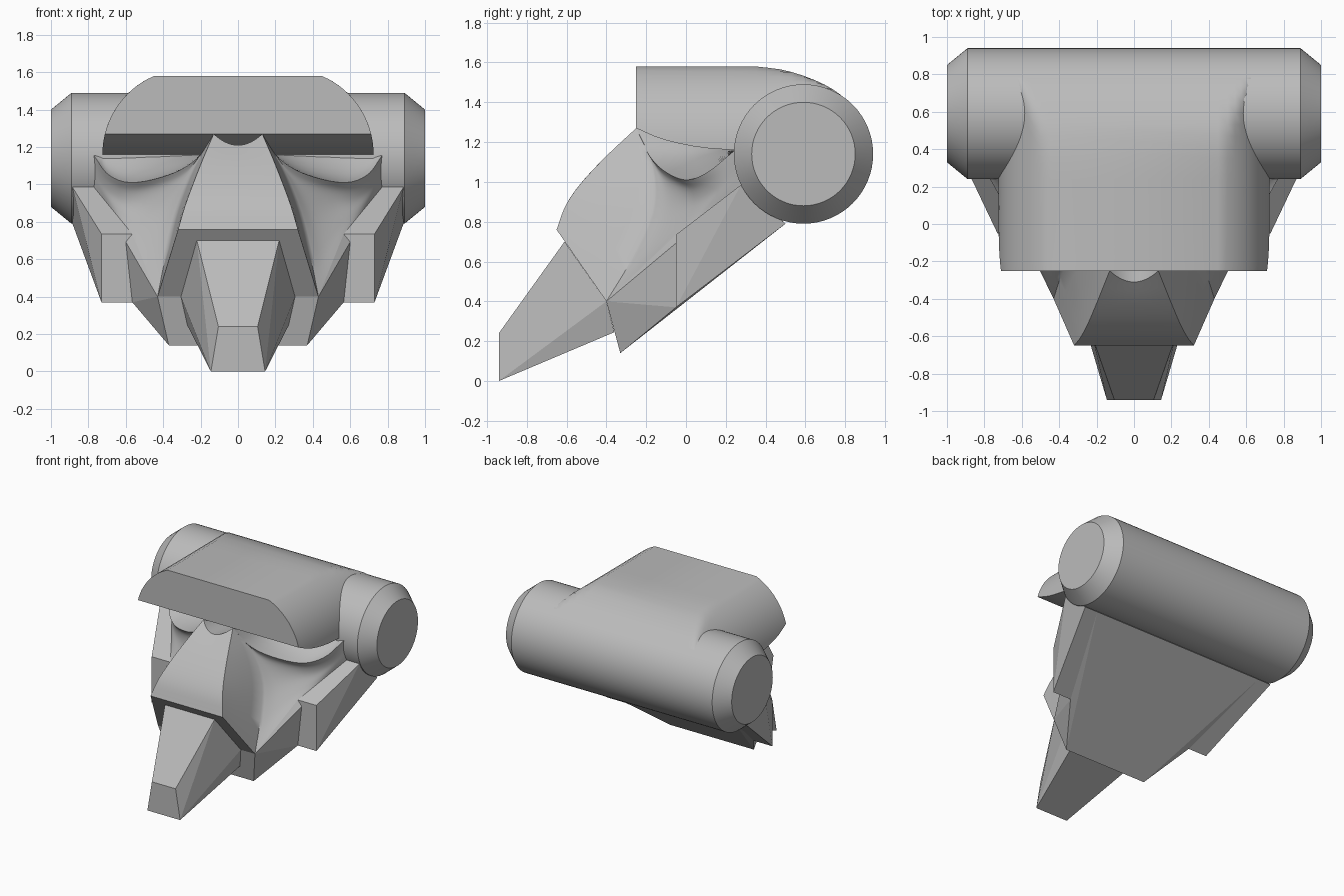
import bpy, bmesh, math
from mathutils import Vector as V

cube = bpy.data.objects.get("Cube")
if cube:
    bpy.data.objects.remove(cube)

GREY = (0.5, 0.5, 0.5, 1)
mat = bpy.data.materials.new("plain_grey")
mat.use_nodes = True
mat.diffuse_color = GREY
mat.node_tree.nodes["Principled BSDF"].inputs["Base Color"].default_value = GREY


def finish(name, bm, mirror=False, smooth=None):
    me = bpy.data.meshes.new(name)
    bm.to_mesh(me)
    bm.free()
    me.materials.append(mat)
    ob = bpy.data.objects.new(name, me)
    bpy.context.collection.objects.link(ob)
    if smooth:
        bpy.ops.object.select_all(action='DESELECT')
        ob.select_set(True)
        bpy.context.view_layer.objects.active = ob
        bpy.ops.object.shade_smooth_by_angle(angle=math.radians(smooth))
    if mirror:
        ob.modifiers.new("mirror", 'MIRROR')
    return ob


def hull(name, pts, both=False, mirror=False):
    """Convex solid through the points, optionally with their mirror images."""
    if both:
        pts = pts + [(-x, y, z) for x, y, z in pts]
    bm = bmesh.new()
    for p in pts:
        bm.verts.new(p)
    bmesh.ops.convex_hull(bm, input=bm.verts)
    bmesh.ops.dissolve_limit(bm, angle_limit=0.02, verts=bm.verts, edges=bm.edges)
    bmesh.ops.recalc_face_normals(bm, faces=bm.faces)
    return finish(name, bm, mirror)


def loft(name, rings, smooth):
    """Closed solid through a row of rings."""
    bm = bmesh.new()
    rows = [[bm.verts.new(p) for p in r] for r in rings]
    n = len(rows[0])
    for a, b in zip(rows, rows[1:]):
        for i in range(n):
            bm.faces.new((a[i], a[(i + 1) % n], b[(i + 1) % n], b[i]))
    bm.faces.new(rows[0])
    bm.faces.new(rows[-1])
    bmesh.ops.recalc_face_normals(bm, faces=bm.faces)
    return finish(name, bm, smooth=smooth)


def patch(bm, fn, nu, nv, out):
    """Surface patch fn(u, v) turned to face the direction out."""
    g = [[bm.verts.new(fn(i / nu, j / nv)) for j in range(nv + 1)] for i in range(nu + 1)]
    faces = [bm.faces.new((g[i][j], g[i + 1][j], g[i + 1][j + 1], g[i][j + 1]))
             for i in range(nu) for j in range(nv)]
    total = V()
    for f in faces:
        f.normal_update()
        total += f.normal * f.calc_area()
    if total.dot(V(out)) < 0:
        bmesh.ops.reverse_faces(bm, faces=faces)


def curve(*pts):
    """Smooth curve through the points, as a function of 0..1."""
    p = [V(q) for q in pts]
    p = [2 * p[0] - p[1]] + p + [2 * p[-1] - p[-2]]

    def at(t):
        s = t * (len(p) - 3)
        i = min(int(s), len(p) - 4)
        s -= i
        a, b, c, d = p[i:i + 4]
        return 0.5 * (2 * b + (c - a) * s + (2 * a - 5 * b + 4 * c - d) * s * s
                      + (3 * b - a - 3 * c + d) * s ** 3)
    return at


def line(a, b):
    return lambda t: V(a).lerp(V(b), t)


# Cross cylinder with chamfered ends
CY, CZ = 0.59, 1.14
loft("cross_cylinder",
     [[(x, CY + r * math.cos(k * math.tau / 64), CZ + r * math.sin(k * math.tau / 64))
       for k in range(64)]
      for x, r in ((-1, 0.26), (-0.89, 0.35), (0.89, 0.35), (1, 0.26))], 30)

# Brow hood: rounded section running back into the cylinder
roof = curve((0.35, 0, 1.58), (0.5, 0, 1.56), (0.65, 0, 1.51), (0.76, 0, 1.45), (0.85, 0, 1.37))
under = curve((-0.25, 0, 1.27), (-0.12, 0, 1.215), (0.06, 0, 1.175), (0.24, 0, 1.16))
stations = [(under(k / 8).x, under(k / 8).z, 1.58) for k in range(9)]
stations += [(roof(k / 10).x, 1.16, roof(k / 10).z) for k in range(11)]


def brow_ring(y, low, top):
    R = 0.458
    side = []
    for k in range(17):
        z = low + (1.58 - low) * k / 16
        x = 0.725 - R + math.sqrt(R * R - (z - 1.16) ** 2)
        side.append((x, y, min(z, top)))
    return side + [(-x, y, z) for x, y, z in reversed(side)]


loft("brow_hood", [brow_ring(*s) for s in stations], 35)

# Face shell: nose, cheeks and eye sockets, half of it mirrored
ridge = curve((0.13, -0.25, 1.27), (0.19, -0.4, 1.13), (0.245, -0.53, 0.99),
              (0.285, -0.605, 0.88), (0.32, -0.65, 0.76))
crease = curve((0.13, -0.25, 1.27), (0.24, -0.17, 1.08), (0.33, -0.17, 0.85),
               (0.39, -0.28, 0.6), (0.43, -0.4, 0.4))
rim = curve((0.13, -0.25, 1.27), (0.22, -0.19, 1.14), (0.36, -0.11, 1.055),
            (0.56, 0.0, 1.01), (0.69, 0.11, 1.05), (0.77, 0.24, 1.155))
jaw_front, jaw_step, jaw_back = (0.43, -0.4, 0.4), (0.565, -0.05, 0.735), (0.77, 0.276, 0.985)


def jaw(t):
    return line(jaw_front, jaw_step)(2 * t) if t < 0.5 else line(jaw_step, jaw_back)(2 * t - 1)


outer = line((0.77, 0.24, 1.155), jaw_back)


def bridge(s, t):
    p = ridge(t)
    dip = 0.06 * (1 - s * s) * (1 - t) ** 4
    return V((p.x * s, p.y - dip, p.z - dip))


def cheek(u, v):
    flat = rim(0).lerp(rim(1), u).lerp(jaw(0).lerp(jaw(1), u), v)
    return rim(u).lerp(jaw(u), v) + crease(v).lerp(outer(v), u) - flat


def socket(u, v):
    p = rim(u)
    q = p.lerp(V((min(p.x, 0.72), 0.26, 1.16)), v)
    q.z -= 0.03 * math.sin(math.pi * v) * math.sin(math.pi * u)
    return q


def bridge_top(s, v):
    p = bridge(s, 0)
    return p.lerp(V((p.x, 0.26, 1.16)), v)


bm = bmesh.new()
patch(bm, bridge, 8, 16, (0, -1, 1))
patch(bm, lambda u, v: ridge(v).lerp(crease(v), u), 4, 16, (1, 0, 0))
patch(bm, cheek, 24, 16, (1, -1, 0))
patch(bm, socket, 24, 6, (0, 0, 1))
patch(bm, bridge_top, 8, 6, (0, 0, 1))
nose_low, jaw_low = line((0, -0.65, 0.76), ridge(1)), line((0, -0.4, 0.4), jaw_front)
patch(bm, lambda u, v: nose_low(u).lerp(jaw_low(u), v), 8, 4, (0, -1, -1))
bmesh.ops.remove_doubles(bm, verts=bm.verts, dist=0.0005)
finish("face_shell", bm, mirror=True, smooth=40)

# Lower jaw plate under the face
hull("jaw_plate", [jaw_front, jaw_step, (0.77, 0.3, 0.985), (0.37, -0.33, 0.14),
                   (0.565, -0.05, 0.37), (0.77, 0.5, 0.79)], both=True)

# Side wings joining the jaw to the cylinder
hull("side_wing", [jaw_step, (0.73, -0.05, 0.735), (0.73, -0.05, 0.37), (0.565, -0.05, 0.37),
                   jaw_back, (0.885, 0.276, 0.985), (0.885, 0.5, 0.79), (0.77, 0.5, 0.79)],
     mirror=True)

# Tapered beak
hull("beak", [(0.22, -0.61, 0.7), (0.105, -0.94, 0.24), (0.145, -0.94, 0),
              (0.305, -0.4, 0.4), (0.27, -0.36, 0.245)], both=True)
